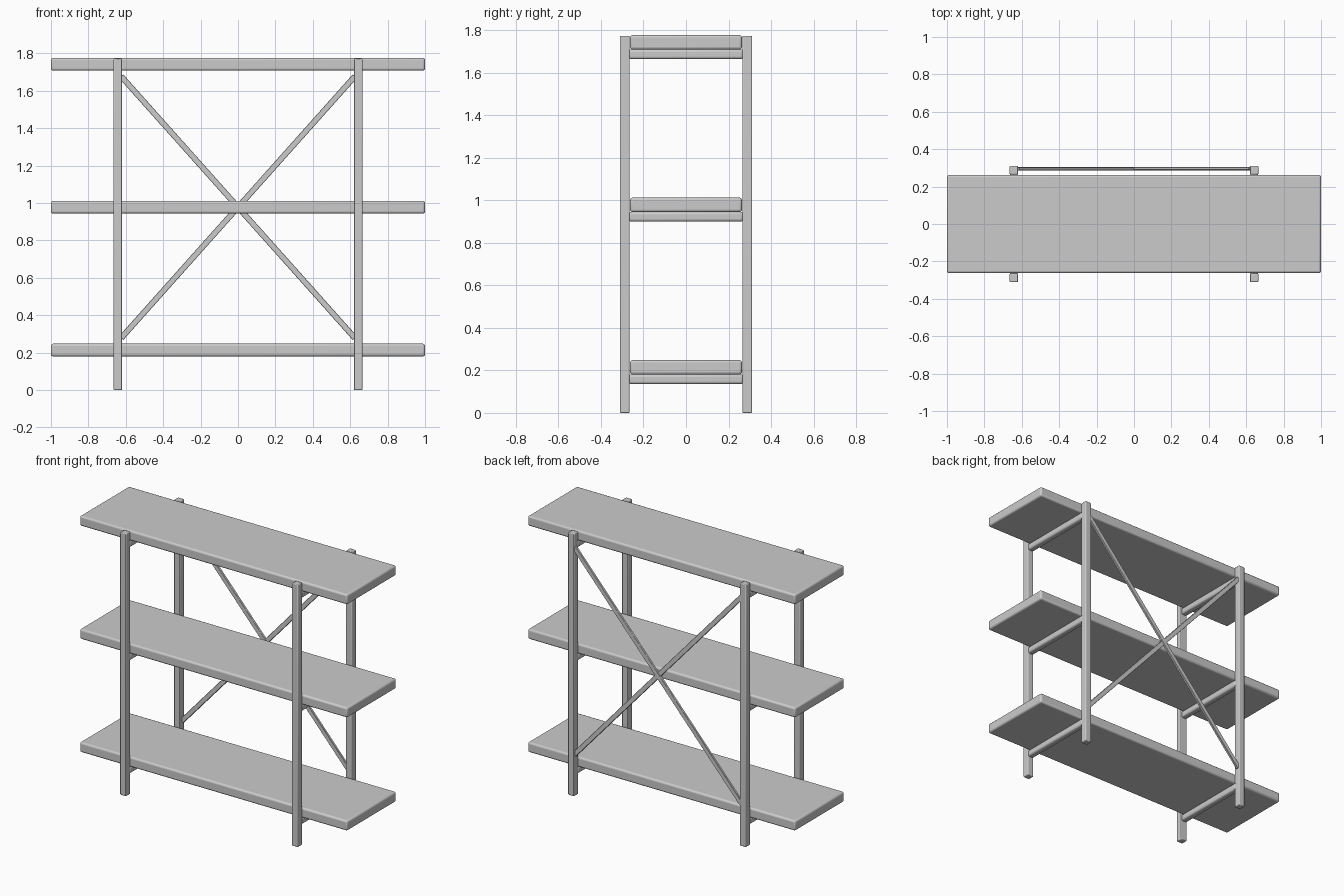
import bpy
import math

if "Cube" in bpy.data.objects:
    bpy.data.objects.remove(bpy.data.objects["Cube"], do_unlink=True)

grey = bpy.data.materials.new("plain_grey")
grey.use_nodes = True
colour = (0.6, 0.6, 0.6, 1)
grey.diffuse_color = colour
grey.node_tree.nodes["Principled BSDF"].inputs["Base Color"].default_value = colour


def box(name, centre, size, bevel, segments=2, tilt=0):
    """Box with softened edges, optionally tilted about the depth axis."""
    bpy.ops.mesh.primitive_cube_add(size=1, location=centre)
    ob = bpy.context.object
    ob.name = name
    ob.scale = size
    bpy.ops.object.transform_apply(location=False, rotation=False, scale=True)
    ob.rotation_euler.y = tilt
    mod = ob.modifiers.new("soft_edges", 'BEVEL')
    mod.width = bevel
    mod.segments = segments
    ob.data.materials.append(grey)
    bpy.ops.object.shade_smooth_by_angle(angle=math.radians(40))
    return ob


POST_X, POST_Y, HEIGHT = 0.642, 0.288, 1.772
SIDES = (("left", 1), ("right", -1))

# Shelf boards with a support rail under each end
for level, top in (("lower", 0.248), ("middle", 1.012), ("upper", 1.776)):
    box(level + "_shelf", (0, 0, top - 0.034), (2, 0.526, 0.068), 0.012, 3)
    for side, s in SIDES:
        box(f"{level}_{side}_rail", (s * POST_X, 0, top - 0.09),
            (0.044, 0.54, 0.046), 0.012, 3)

# Four corner posts
for side, s in SIDES:
    for end, e in (("front", -1), ("back", 1)):
        box(f"{end}_{side}_post", (s * POST_X, e * POST_Y, HEIGHT / 2),
            (0.046, 0.046, HEIGHT), 0.005)

# Crossed diagonal braces between the back posts
rise, run = 1.40, 1.25
for side, s in SIDES:
    box(f"{side}_brace", (0, 0.296 + 0.001 * s, 0.978),
        (math.hypot(rise, run), 0.016, 0.031), 0.002, 1,
        tilt=-s * math.atan2(rise, run))
